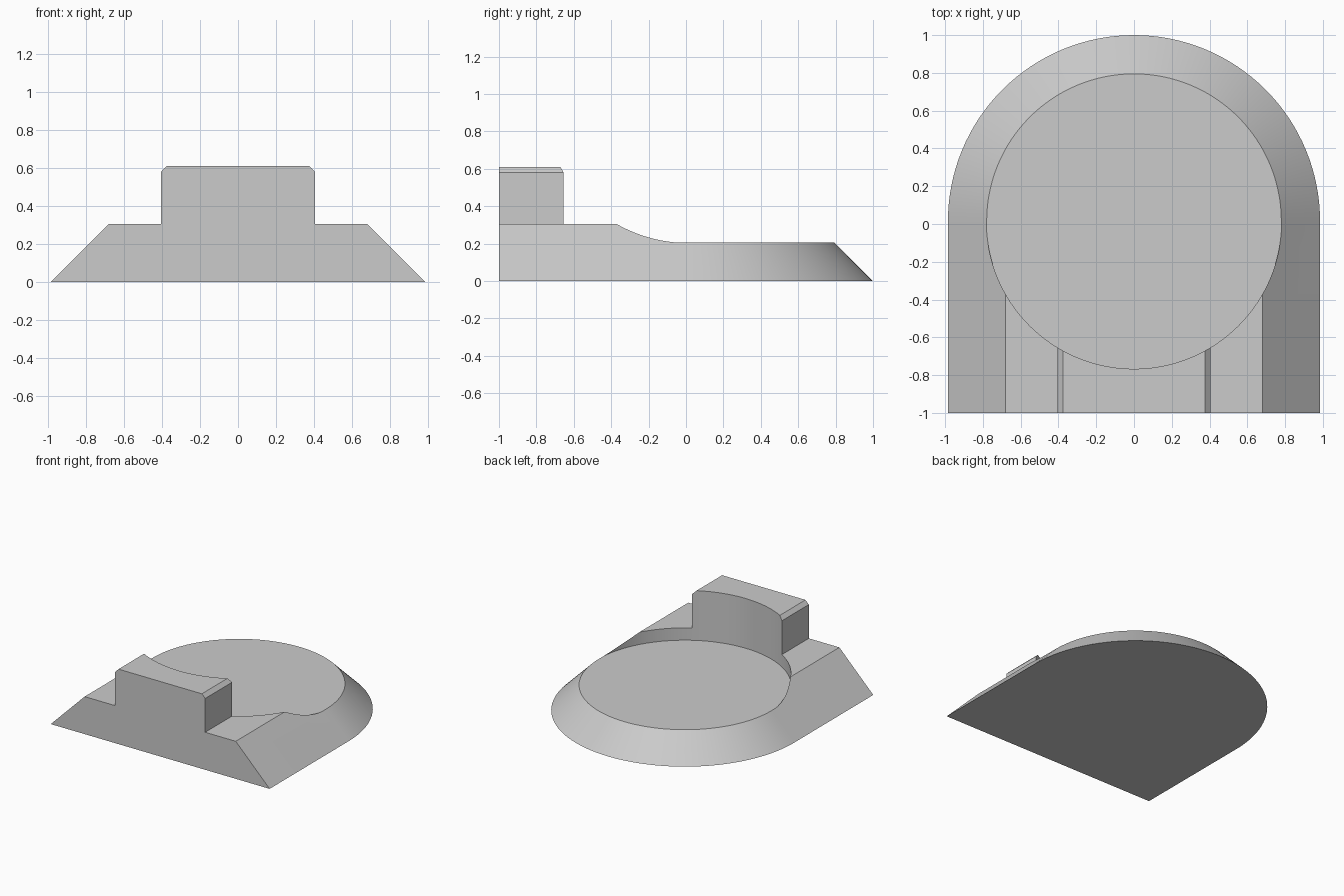
import bpy
import bmesh
from math import cos, sin, pi, radians

cube = bpy.data.objects.get("Cube")
if cube:
    bpy.data.objects.remove(cube, do_unlink=True)

HALF = 0.985      # half width, also radius of the rounded back
CENTRE_Y = 0.015  # centre of the round recess
FRONT_Y = -1.0
DECK = 0.305      # height of the sloped base
FLOOR = 0.205     # floor of the recess
RECESS = 0.782
SEGMENTS = 128

grey = bpy.data.materials.new("plain_grey")
grey.use_nodes = True
colour = (0.6, 0.6, 0.6, 1)
grey.diffuse_color = colour
grey.node_tree.nodes["Principled BSDF"].inputs["Base Color"].default_value = colour


def loft(name, lower, upper):
    """Solid between two matching closed outlines."""
    bm = bmesh.new()
    low = [bm.verts.new(p) for p in lower]
    top = [bm.verts.new(p) for p in upper]
    bm.faces.new(low)
    bm.faces.new(top)
    n = len(low)
    for i in range(n):
        j = (i + 1) % n
        bm.faces.new((low[i], low[j], top[j], top[i]))
    bmesh.ops.recalc_face_normals(bm, faces=bm.faces)
    mesh = bpy.data.meshes.new(name)
    bm.to_mesh(mesh)
    bm.free()
    mesh.materials.append(grey)
    obj = bpy.data.objects.new(name, mesh)
    bpy.context.collection.objects.link(obj)
    return obj


def arch(radius, z):
    """Straight front, round back outline."""
    steps = SEGMENTS // 2
    arc = [(radius * cos(pi * i / steps), CENTRE_Y + radius * sin(pi * i / steps), z)
           for i in range(steps + 1)]
    return [(radius, FRONT_Y, z)] + arc + [(-radius, FRONT_Y, z)]


def circle(radius, z):
    return [(radius * cos(2 * pi * i / SEGMENTS),
             CENTRE_Y + radius * sin(2 * pi * i / SEGMENTS), z) for i in range(SEGMENTS)]


def combine(target, other, operation):
    mod = target.modifiers.new(operation.lower(), "BOOLEAN")
    mod.operation = operation
    mod.solver = "EXACT"
    mod.object = other
    bpy.context.view_layer.objects.active = target
    bpy.ops.object.modifier_apply(modifier=mod.name)
    bpy.data.objects.remove(other, do_unlink=True)


# Sloped base
base = loft("sloped_base", arch(HALF, 0), arch(HALF - DECK, DECK))

# Raised front block with chamfered top corners
block_half, block_top, chamfer = 0.405, 0.61, 0.03
right_side = [(block_half, 0.1), (block_half, block_top - chamfer),
              (block_half - chamfer, block_top)]
profile = right_side + [(-x, z) for x, z in reversed(right_side)]
block = loft("front_block", [(x, FRONT_Y, z) for x, z in profile],
             [(x, -0.4, z) for x, z in profile])
combine(base, block, "UNION")

# Round recess cut through the deck and the block
recess = loft("recess_cutter", circle(RECESS, FLOOR), circle(RECESS, 1))
combine(base, recess, "DIFFERENCE")

bpy.ops.object.select_all(action="DESELECT")
base.select_set(True)
bpy.context.view_layer.objects.active = base
bpy.ops.object.shade_smooth_by_angle(angle=radians(30))
